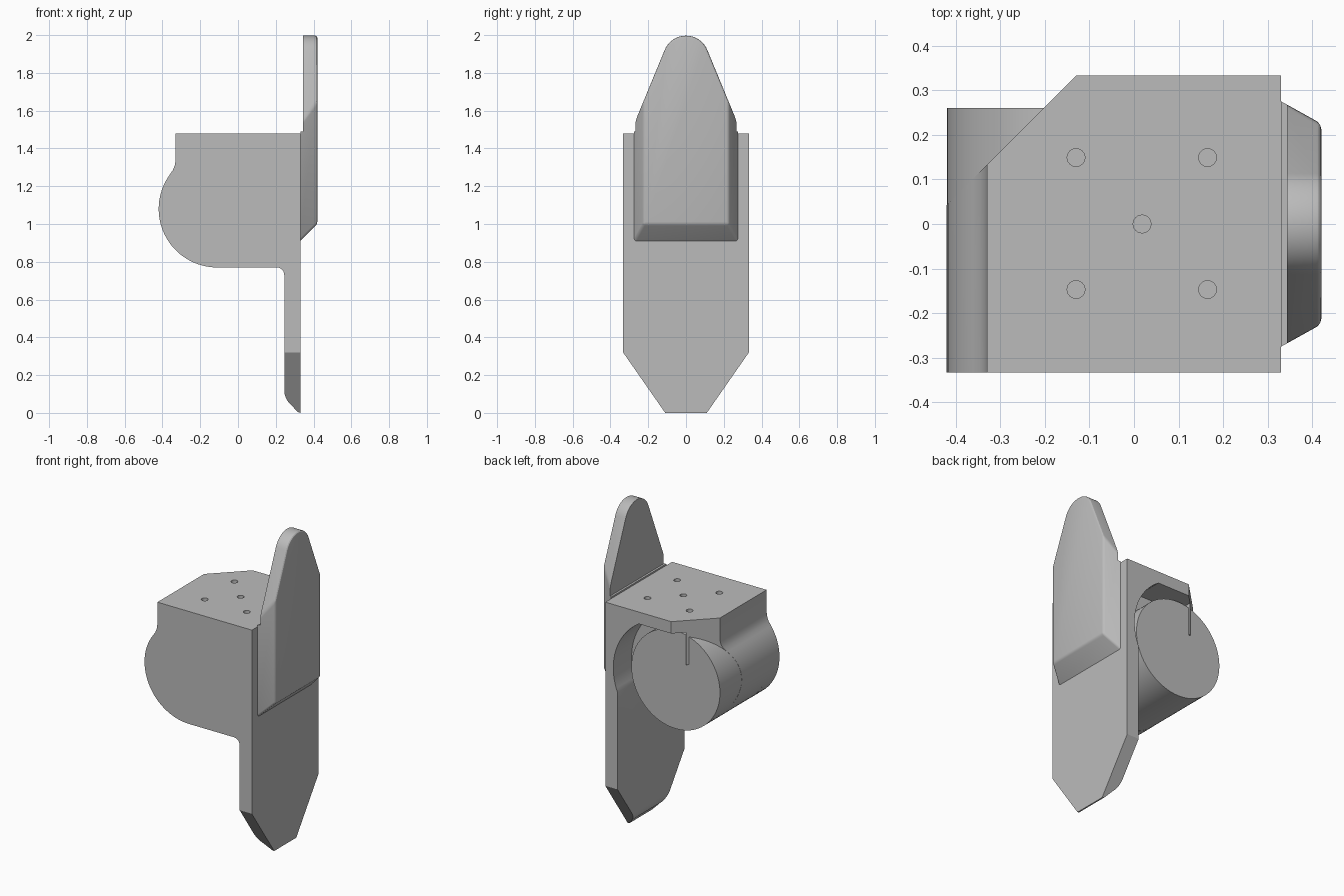
import bpy, bmesh
from math import sin, cos, radians, asin, sqrt, degrees
from mathutils import Vector

old = bpy.data.objects.get("Cube")
if old:
    bpy.data.objects.remove(old, do_unlink=True)

grey = bpy.data.materials.new("plain grey")
grey.use_nodes = True
grey.diffuse_color = (0.5, 0.5, 0.5, 1)
grey.node_tree.nodes["Principled BSDF"].inputs["Base Color"].default_value = (0.5, 0.5, 0.5, 1)

HALF = 0.333            # half width of body
CX, CZ, R = -0.11, 1.08, 0.31   # barrel axis and radius


def arc(cx, cz, r, a0, a1, n):
    """Points on an arc, angles in degrees."""
    angles = [radians(a0 + (a1 - a0) * i / n) for i in range(n + 1)]
    return [(cx + r * cos(a), cz + r * sin(a)) for a in angles]


def prism(points, place, offset):
    """Bmesh of a closed profile extruded along offset."""
    bm = bmesh.new()
    face = bm.faces.new([bm.verts.new(place(*p)) for p in points])
    new = bmesh.ops.extrude_face_region(bm, geom=[face])["geom"]
    bmesh.ops.translate(bm, vec=offset, verts=[v for v in new if isinstance(v, bmesh.types.BMVert)])
    bmesh.ops.recalc_face_normals(bm, faces=bm.faces)
    return bm


def along_y(points, y0, y1):
    return prism(points, lambda x, z: (x, y0, z), (0, y1 - y0, 0))


def slice_off(bm, point, normal):
    """Remove everything on the normal side of a plane and cap the cut."""
    geom = bm.verts[:] + bm.edges[:] + bm.faces[:]
    bmesh.ops.bisect_plane(bm, geom=geom, dist=1e-6, plane_co=point,
                           plane_no=Vector(normal).normalized(), clear_outer=True)
    bmesh.ops.holes_fill(bm, edges=[e for e in bm.edges if e.is_boundary], sides=0)
    bmesh.ops.recalc_face_normals(bm, faces=bm.faces)


def make(name, bm):
    mesh = bpy.data.meshes.new(name)
    bm.to_mesh(mesh)
    bm.free()
    obj = bpy.data.objects.new(name, mesh)
    obj.data.materials.append(grey)
    bpy.context.collection.objects.link(obj)
    return obj


def select(obj):
    bpy.ops.object.select_all(action='DESELECT')
    obj.select_set(True)
    bpy.context.view_layer.objects.active = obj


def cut(obj, bm):
    cutter = make("cutter", bm)
    cutter.hide_render = True
    mod = obj.modifiers.new("cut", 'BOOLEAN')
    mod.operation, mod.solver, mod.object = 'DIFFERENCE', 'EXACT', cutter
    select(obj)
    bpy.ops.object.modifier_apply(modifier=mod.name)
    bpy.data.objects.remove(cutter, do_unlink=True)


def smooth(obj):
    select(obj)
    bpy.ops.object.shade_smooth_by_angle(angle=radians(25))


# Bracket body: side silhouette with barrel bulge and long tail plate
profile = [(0.33, 1.48), (-0.33, 1.48), (-0.33, 1.34), (-0.335, 1.31), (-0.345, 1.285)]
profile += arc(CX, CZ, R, 144, 270, 32)
profile += arc(0.205, 0.73, 0.04, 90, 0, 6)
profile += arc(0.345, 0.12, 0.1, 180, 230, 8) + [(0.315, 0.005), (0.33, 0)]
bm = along_y(profile, -HALF, HALF)
for side in (-1, 1):                                   # pointed tail
    slice_off(bm, (0, side * HALF, 0.32), (0, side * 0.32, -0.223))
slice_off(bm, (-0.13, HALF, 1), (-1, 1, 0))            # clipped rear corner
body = make("bracket_body", bm)

# Clearance pocket round the rear of the barrel
RP, CEIL, INNER = 0.385, 1.405, 0.245
top = degrees(asin((CEIL - CZ) / RP))
low = -degrees(asin(sqrt(RP ** 2 - (INNER - CX) ** 2) / RP))
ring = arc(CX, CZ, RP, low, top, 20)
cut(body, along_y(ring + [(-0.19, CEIL), (-0.19, 1.2), (-0.6, 1.2), (-0.6, 0.5), (INNER, 0.5)], 0.15, 0.6))
shelf = CZ + RP * sin(radians(low))
cut(body, along_y([(INNER, shelf), (-0.6, shelf), (-0.6, 0.6), (INNER, 0.6)], -0.22, 0.6))

# Screw holes in the top
for x, y in [(0.018, 0)] + [(a, b) for a in (-0.13, 0.165) for b in (-0.147, 0.149)]:
    cut(body, prism(arc(x, y, 0.02, 0, 345, 23), lambda px, py: (px, py, 1.42), (0, 0, 0.2)))
smooth(body)

# Barrel
barrel = make("barrel", along_y(arc(CX, CZ, R - 0.0005, 0, 355, 71), -0.32, 0.26))
smooth(barrel)

# Outer fin: rounded tip, sloped flanks and foot
outline = [(-0.275, 0.91), (0.275, 0.91), (0.275, 1.5), (0.262, 1.56)]
outline += arc(0, 1.875, 0.122, 22, 158, 20) + [(-0.262, 1.56), (-0.275, 1.5)]
bm = prism(outline, lambda y, z: (0.33, y, z), (0.09, 0, 0))
for side in (-1, 1):
    slice_off(bm, (0.33, side * 0.275, 1), (0.05, side * 0.09, 0))
slice_off(bm, (0.33, 0, 0.91), (1, 0, -1))
rim = [e for e in bm.edges if max(v.co.x for v in e.verts) > 0.4
       and len(e.link_faces) == 2 and e.calc_face_angle() > 0.4]
bmesh.ops.bevel(bm, geom=rim, offset=0.012, segments=3, profile=0.5, affect='EDGES', clamp_overlap=True)
fin = make("outer_fin", bm)
cut(fin, along_y([(0.2, 1.49), (0.343, 1.49), (0.343, 2.2), (0.2, 2.2)], -0.5, 0.5))
smooth(fin)
